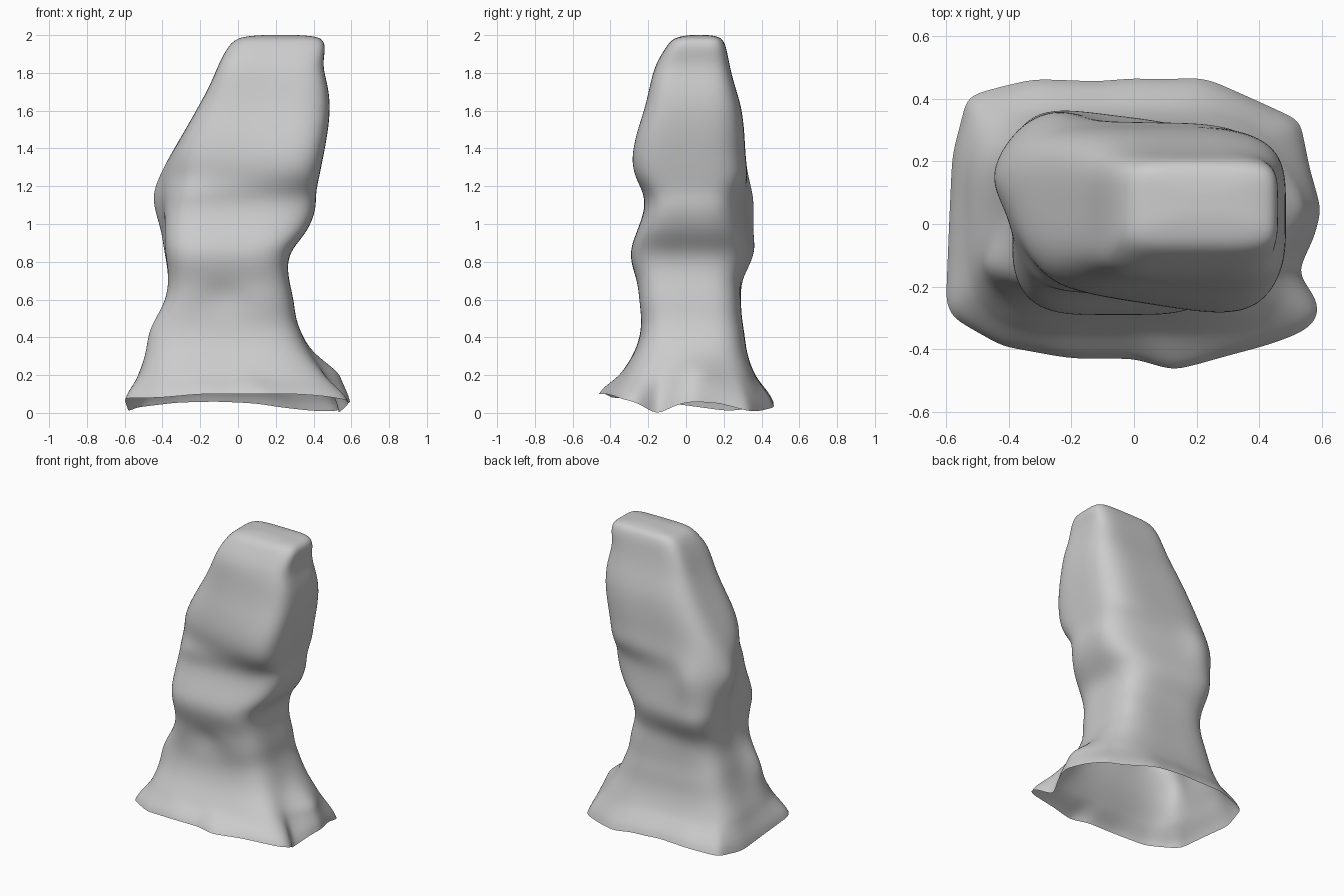
import bpy, bmesh
from math import sin, cos, pi, atan2, exp

N = 64

# Torn bottom rim, counter-clockwise: x, y, z
RIM = [(.597, .05, .06), (.56, .18, .05), (.53, .33, .01), (.40, .39, .01), (.22, .47, .03),
       (.10, .46, .05), (.0, .465, .055), (-.12, .455, .06), (-.32, .463, .055), (-.53, .412, .03),
       (-.58, .22, .01), (-.59, 0, .04),
       (-.60, -.25, .07), (-.58, -.30, .08), (-.42, -.39, .08), (-.20, -.43, .10),
       (0, -.43, .10), (.13, -.468, .10), (.30, -.42, .10), (.45, -.38, .09),
       (.57, -.33, .07), (.602, -.27, .06), (.57, -.21, .03), (.52, -.16, -.01), (.58, -.03, .05)]

# Body sections: z, left, right, front, back, skew, squareness
# (skew slants the back face on the lower block, the front face on the upper one)
BODY = [(.22, -.52, .44, -.335, .355, 0, 4), (.32, -.47, .38, -.27, .32, 0, 4),
        (.42, -.435, .335, -.24, .31, 0, 4), (.50, -.415, .305, -.235, .295, 0, 4),
        (.60, -.38, .295, -.25, .29, 0, 4), (.70, -.37, .27, -.26, .30, -.05, 4),
        (.79, -.38, .26, -.29, .355, -.10, 4), (.87, -.395, .285, -.295, .385, -.13, 4),
        (.96, -.40, .37, -.26, .37, -.13, 4), (1.08, -.405, .415, -.215, .355, -.13, 4),
        (1.16, -.405, .41, -.225, .345, -.10, 4), (1.25, -.395, .43, -.295, .33, -.17, 4),
        (1.35, -.365, .45, -.31, .315, -.16, 4), (1.48, -.29, .475, -.28, .31, -.12, 4),
        (1.62, -.21, .49, -.225, .295, -.07, 4), (1.74, -.145, .475, -.195, .255, -.04, 4.5),
        (1.84, -.105, .445, -.165, .23, 0, 5), (1.93, -.06, .465, -.11, .215, 0, 5),
        (1.98, -.015, .45, -.075, .195, 0, 5), (1.995, .05, .40, -.02, .16, 0, 5)]

# Local bulges and hollows: centre, radii, push
BUMPS = [((.46, .05, .20), (.2, .13, .08), (.10, 0, 0)),
         ((.48, -.26, .16), (.15, .08, .09), (.06, -.02, 0)),
         ((-.43, -.14, .42), (.12, .10, .12), (-.055, -.01, 0)),
         ((-.41, .15, 1.14), (.12, .12, .13), (-.05, 0, 0)),
         ((-.40, -.16, 1.22), (.12, .12, .15), (.05, 0, 0)),
         ((-.08, -.25, .60), (.13, .12, .05), (0, .025, .02)),
         ((.16, -.25, .55), (.14, .12, .05), (0, -.01, -.02)),
         ((-.40, .02, .92), (.12, .08, .2), (.03, 0, 0)),
         ((-.25, .34, 1.13), (.10, .12, .11), (0, .03, 0))]


def section(row, t):
    z, xl, xr, yf, yb, k, n = row
    r = (abs(cos(t)) ** n + abs(sin(t)) ** n) ** (-1 / n)
    ux, uy = r * cos(t), r * sin(t)
    hx, hy = (xr - xl) / 2, (yb - yf) / 2
    side = 1 if z < 1.2 else -1
    x = (xl + xr) / 2 + hx * ux
    y = (yf + yb) / 2 + hy * uy + k * hx * (ux + side * .75) * (1 + side * uy) / 2
    return [x, y, z]


def rim_point(t):
    pts = sorted((atan2(p[1] / .45, p[0] / .59) % (2 * pi), p) for p in RIM)
    pts = [(pts[-1][0] - 2 * pi, pts[-1][1])] + pts + [(pts[0][0] + 2 * pi, pts[0][1])]
    for (a, p), (b, q) in zip(pts, pts[1:]):
        if a <= t <= b:
            f = (t - a) / (b - a)
            return [u + (v - u) * f for u, v in zip(p, q)]


def bumped(p):
    out = list(p)
    for c, s, d in BUMPS:
        w = exp(-sum(((p[i] - c[i]) / s[i]) ** 2 for i in range(3)))
        out = [o + w * v for o, v in zip(out, d)]
    return out


def blend(a, b, side, up):
    return [a[0] + (b[0] - a[0]) * side, a[1] + (b[1] - a[1]) * side, a[2] + (b[2] - a[2]) * up]


bm = bmesh.new()
angles = [2 * pi * i / N for i in range(N)]

# Flared foot: rim, then a steep lip that leans in to the first body section
rim = [rim_point(t) for t in angles]
first = [bumped(section(BODY[0], t)) for t in angles]
rings = [rim]
for side, up in ((.14, .22), (.42, .46), (.76, .74)):
    rings.append([blend(r, f, side, up) for r, f in zip(rim, first)])
rings += [[bumped(section(row, t)) for t in angles] for row in BODY]

# Gently domed crown closing the top
crown = rings[-1]
cx, cy = sum(p[0] for p in crown) / N, sum(p[1] for p in crown) / N
rings.append([blend(p, (cx, cy, 2.001), .55, 1) for p in crown])

loops = [[bm.verts.new(p) for p in ring] for ring in rings]
for a, b in zip(loops, loops[1:]):
    for i in range(N):
        j = (i + 1) % N
        bm.faces.new((a[i], a[j], b[j], b[i]))
top = bm.verts.new((cx, cy, 2.001))
for i in range(N):
    bm.faces.new((loops[-1][i], loops[-1][(i + 1) % N], top))

mesh = bpy.data.meshes.new("rock_pillar")
bm.to_mesh(mesh)
bm.free()
mesh.shade_smooth()
rock = bpy.data.objects.new("rock_pillar", mesh)
bpy.context.collection.objects.link(rock)
sub = rock.modifiers.new("smooth_surface", 'SUBSURF')
sub.levels = sub.render_levels = 2
